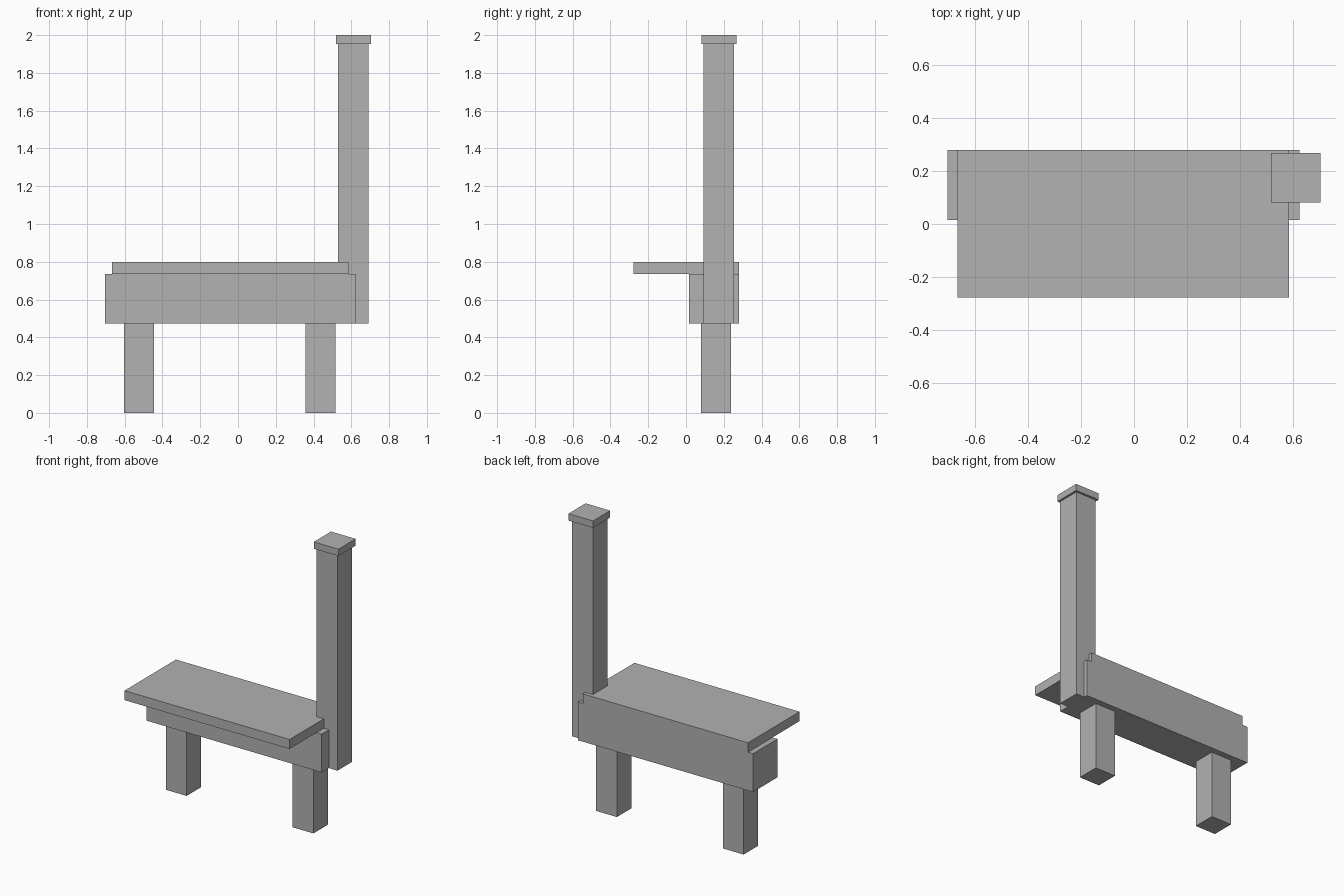
import bpy

if "Cube" in bpy.data.objects:
    bpy.data.objects.remove(bpy.data.objects["Cube"])

grey = bpy.data.materials.new("plain_grey")
grey.diffuse_color = (0.445, 0.445, 0.445, 1)
grey.use_nodes = True
grey.node_tree.nodes["Principled BSDF"].inputs["Base Color"].default_value = grey.diffuse_color


def box(name, x, y, z):
    """Add a box from its (min, max) extents on each axis."""
    spans = (x, y, z)
    bpy.ops.mesh.primitive_cube_add(size=1, location=[(a + b) / 2 for a, b in spans])
    obj = bpy.context.object
    obj.name = obj.data.name = name
    obj.scale = [b - a for a, b in spans]
    bpy.ops.object.transform_apply(location=False, rotation=False, scale=True)
    obj.data.materials.append(grey)
    return obj


# Two square legs
for name, x in (("left_leg", -0.525), ("right_leg", 0.437)):
    box(name, (x - 0.079, x + 0.079), (0.08, 0.238), (0, 0.472))

# Thick beam carrying the overhanging top slab
box("beam", (-0.705, 0.625), (0.015, 0.28), (0.472, 0.735))
box("top_slab", (-0.667, 0.586), (-0.278, 0.28), (0.735, 0.80))

# Tall post and its cap
box("post", (0.53, 0.69), (0.093, 0.253), (0.472, 1.953))
box("post_cap", (0.518, 0.705), (0.082, 0.268), (1.953, 2.0))
